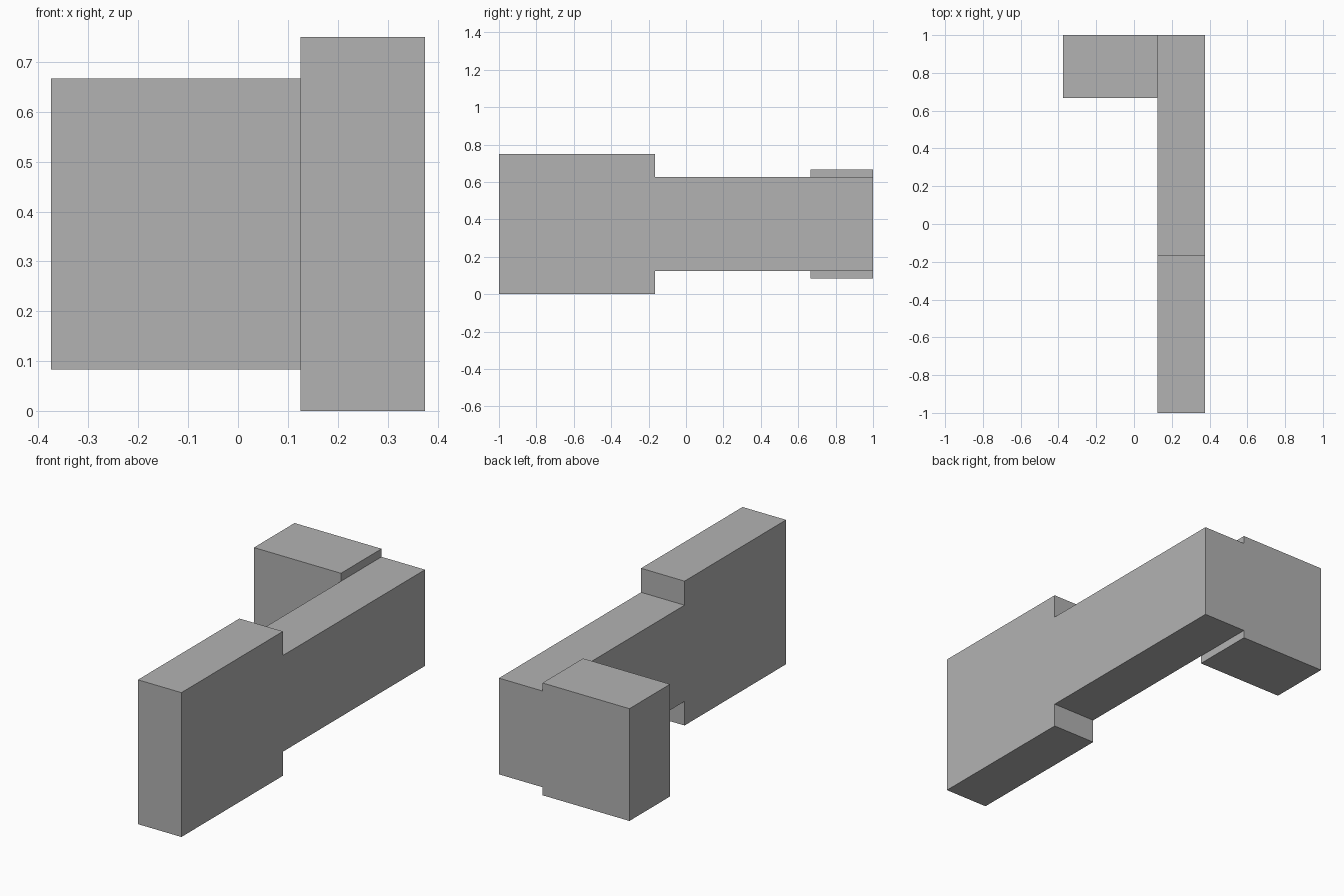
import bpy
import bmesh

cube = bpy.data.objects.get("Cube")
if cube:
    bpy.data.objects.remove(cube, do_unlink=True)

# Single flat grey
grey = bpy.data.materials.new("light_grey")
grey.use_nodes = True
colour = (0.448, 0.448, 0.448, 1.0)
grey.diffuse_color = colour
for node in grey.node_tree.nodes:
    if node.type == 'BSDF_PRINCIPLED':
        node.inputs["Base Color"].default_value = colour


def extrude_profile(name, profile, x_min, x_max):
    """Extrude a closed (y, z) outline along x."""
    bm = bmesh.new()
    face = bm.faces.new([bm.verts.new((x_min, y, z)) for y, z in profile])
    result = bmesh.ops.extrude_face_region(bm, geom=[face])
    moved = [g for g in result["geom"] if isinstance(g, bmesh.types.BMVert)]
    bmesh.ops.translate(bm, verts=moved, vec=(x_max - x_min, 0, 0))
    bmesh.ops.recalc_face_normals(bm, faces=bm.faces)
    mesh = bpy.data.meshes.new(name)
    bm.to_mesh(mesh)
    bm.free()
    mesh.materials.append(grey)
    obj = bpy.data.objects.new(name, mesh)
    bpy.context.collection.objects.link(obj)
    return obj


mid = 0.375   # height of the shared centre line
step = -1 / 6  # where the tall front drops to the narrower rear

# Long bar: tall front section, narrower rear section
upper = [(-1, 0.375), (step, 0.375), (step, 0.25), (1, 0.25)]
outline = [(y, mid + h) for y, h in upper]
outline += [(y, mid - h) for y, h in reversed(upper)]
extrude_profile("long_bar", outline, 0.125, 0.375)

# Block joined to the side of the bar at the back
low, high = mid - 0.2917, mid + 0.2917
extrude_profile("side_block",
                [(2 / 3, low), (1, low), (1, high), (2 / 3, high)],
                -0.375, 0.125)
